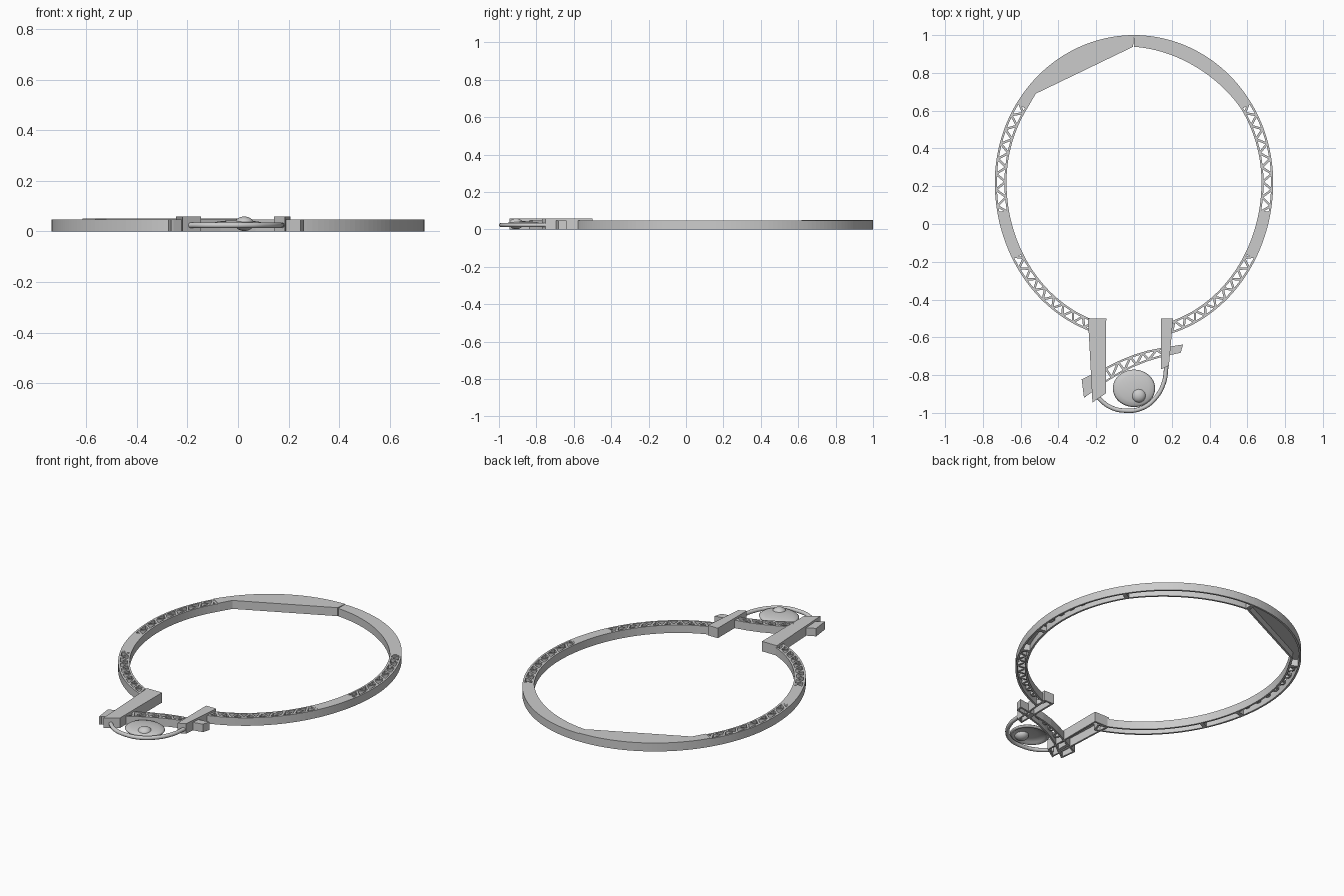
import bpy, bmesh, math
from mathutils import Vector as V

if "Cube" in bpy.data.objects:
    bpy.data.objects.remove(bpy.data.objects["Cube"])

H = 0.047      # ring height
WALL = 0.011   # wall thickness


def finish(bm, name, smooth=False):
    bmesh.ops.recalc_face_normals(bm, faces=bm.faces)
    me = bpy.data.meshes.new(name)
    bm.to_mesh(me)
    bm.free()
    ob = bpy.data.objects.new(name, me)
    bpy.context.collection.objects.link(ob)
    if smooth:
        for p in me.polygons:
            p.use_smooth = True
    return ob


def strip(bm, a, b, z0, z1):
    """Solid slab between two matching polylines."""
    rows = [[bm.verts.new((p.x, p.y, z)) for p, z in ((i, z0), (j, z0), (j, z1), (i, z1))]
            for i, j in zip(a, b)]
    for r, s in zip(rows, rows[1:]):
        for k in range(4):
            bm.faces.new((r[k], r[(k + 1) % 4], s[(k + 1) % 4], s[k]))
    bm.faces.new(rows[0])
    bm.faces.new(rows[-1])


def inset(a, b, w=WALL):
    return [i + (j - i).normalized() * w for i, j in zip(a, b)]


def rails(bm, a, b, z1, z0=0.0):
    strip(bm, a, inset(a, b), z0, z1)
    strip(bm, b, inset(b, a), z0, z1)
    # end walls
    for k, n in ((0, 1), (-1, -2)):
        d = (a[n] - a[k]).normalized() * WALL
        strip(bm, [a[k], a[k] + d], [b[k], b[k] + d], z0, z1 - 0.0005)


def channel(name, a, b, z1=H):
    """Plated segment, open underneath."""
    bm = bmesh.new()
    rails(bm, a, b, z1)
    strip(bm, a, b, z1 - 0.010, z1)
    return finish(bm, name)


def at(line, f):
    x = f * (len(line) - 1)
    i = min(int(x), len(line) - 2)
    return line[i].lerp(line[i + 1], x - i)


def truss(name, a, b, n, z1=H):
    """Two rails joined by zigzag struts."""
    bm = bmesh.new()
    rails(bm, a, b, z1)
    a2, b2 = inset(a, b, WALL * .5), inset(b, a, WALL * .5)
    for k in range(n):
        p = at((a2, b2)[k % 2], k / n)
        q = at((b2, a2)[k % 2], (k + 1) / n)
        d = (q - p).normalized()
        s = V((-d.y, d.x)) * 0.006
        strip(bm, [p + s, q + s], [p - s, q - s], z1 - 0.02, z1 - 0.001)
    return finish(bm, name)


def ring(t0, t1, side, n=24, extra=0.0):
    """Outer and inner edge of the oval between two angles in degrees."""
    out, inn = [], []
    for k in range(n + 1):
        t = math.radians(t0 + (t1 - t0) * k / n)
        b = 0.78 if t > 0 else 0.83
        p = V((0.737 * math.cos(t), 0.22 + b * math.sin(t)))
        nrm = V((math.cos(t) / 0.737, math.sin(t) / b)).normalized()
        q = p - nrm * (0.062 + extra * math.sin(math.pi * k / n))
        out.append(V((p.x * side, p.y)))
        inn.append(V((q.x * side, q.y)))
    return out, inn


# oval frame, both halves
for side, tag in ((1, "right"), (-1, "left")):
    truss("upper_truss_" + tag, *ring(33.4, -11.7, side), 15)
    channel("side_plate_" + tag, *ring(-11.7, -28.4, side, 10))
    truss("lower_truss_" + tag, *ring(-28.4, -74, side), 18)

# back plates, the left one has a straight inner edge
channel("back_plate_right", *ring(90, 33.4, 1, 28, 0.014))
o, i = ring(90, 33.4, -1, 28)
s, e = V((-0.005, 0.938)), V((-0.52, 0.69))
i = [s.lerp(e, k / 25) if k <= 25 else e.lerp(i[-1], (k - 25) / 3) for k in range(29)]
channel("back_plate_left", o, i, 0.05)


def pts(*c):
    return [V(p) for p in c]


# clasp bars
channel("left_bar", pts((-.245, -.50), (-.238, -.60), (-.22, -.945)),
        pts((-.147, -.50), (-.147, -.60), (-.147, -.895)), 0.059)
channel("right_bar", pts((.142, -.50), (.142, -.77)),
        pts((.207, -.50), (.185, -.75)), 0.059)

# curved crosspiece with plain ends
top = pts((-.2, -.785), (-.145, -.757), (-.07, -.72), (0, -.692), (.07, -.671), (.16, -.653))
low = pts((-.2, -.875), (-.145, -.835), (-.07, -.79), (0, -.755), (.07, -.727), (.16, -.70))
truss("cross_truss", top, low, 11)
channel("cross_end_left", pts((-.277, -.822), (-.2, -.785)), pts((-.265, -.92), (-.2, -.875)))
channel("cross_end_right", pts((.16, -.653), (.26, -.638)), pts((.16, -.70), (.247, -.682)))

# wire loop
cu = bpy.data.curves.new("wire_loop", 'CURVE')
cu.dimensions = '3D'
cu.bevel_depth = 0.0115
cu.bevel_resolution = 3
cu.use_fill_caps = True
sp = cu.splines.new('BEZIER')
path = [(.172, -.75), (.158, -.84), (.11, -.925), (.04, -.976), (-.05, -.988), (-.13, -.967), (-.2, -.91)]
sp.bezier_points.add(len(path) - 1)
for bp, (x, y) in zip(sp.bezier_points, path):
    bp.co = (x, y, 0.024)
    bp.handle_left_type = bp.handle_right_type = 'AUTO'
bpy.context.collection.objects.link(bpy.data.objects.new("wire_loop", cu))

# oval disc with hollow underside
bm = bmesh.new()
prof = [(.02, .044), (.35, .043), (.7, .039), (.92, .033), (1, .026), (.95, .019),
        (.85, .018), (.78, .026), (.4, .032), (.02, .033)]
N = 48
loops = []
for k in range(N):
    t = 2 * math.pi * k / N
    loops.append([bm.verts.new((.112 * r * math.cos(t), -.87 + .099 * r * math.sin(t), z)) for r, z in prof])
for k in range(N):
    l, m = loops[k], loops[(k + 1) % N]
    for j in range(len(prof) - 1):
        bm.faces.new((l[j], l[j + 1], m[j + 1], m[j]))
bm.faces.new([l[0] for l in loops])
bm.faces.new([l[-1] for l in loops])
finish(bm, "oval_disc", True)

# small bead on the disc
bm = bmesh.new()
bmesh.ops.create_uvsphere(bm, u_segments=32, v_segments=16, radius=0.038)
for v in bm.verts:
    v.co = V((v.co.x + .025, v.co.y - .908, v.co.z * .75 + .030))
finish(bm, "bead", True)
